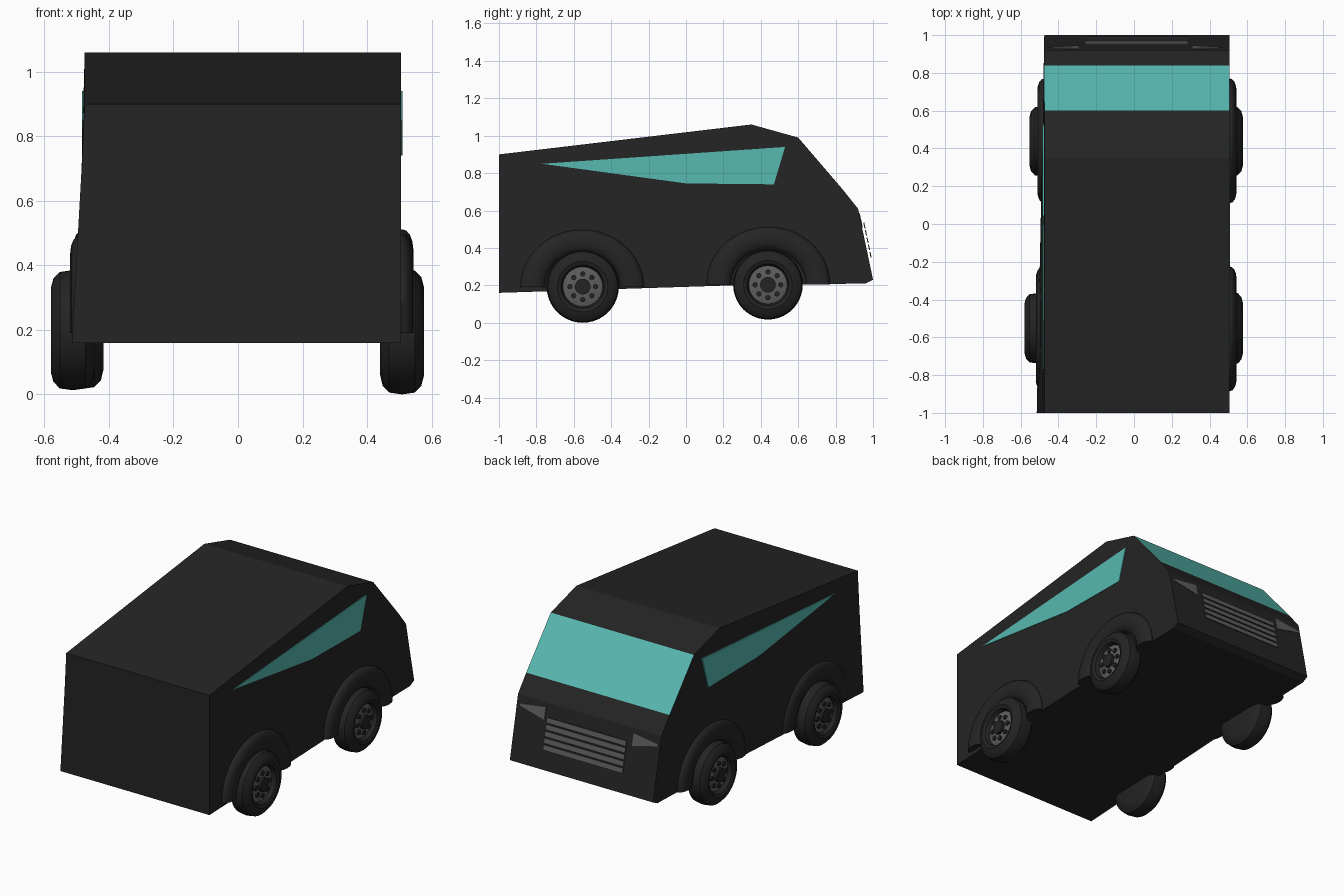
import bpy, bmesh, math
from mathutils import Vector, Matrix

if "Cube" in bpy.data.objects:
    bpy.data.objects.remove(bpy.data.objects["Cube"])


def mat(name, rgb):
    m = bpy.data.materials.new(name)
    m.diffuse_color = (*rgb, 1)
    m.use_nodes = True
    m.node_tree.nodes["Principled BSDF"].inputs["Base Color"].default_value = m.diffuse_color
    return m


BODY = mat("charcoal paint", (0.018, 0.018, 0.018))
GLASS = mat("teal glass", (0.095, 0.48, 0.435))
GREY = mat("grey metal", (0.11, 0.11, 0.11))
RUBBER = mat("dark rubber", (0.017, 0.017, 0.017))


def finish(bm, name, mats, smooth=None):
    bmesh.ops.recalc_face_normals(bm, faces=bm.faces[:])
    me = bpy.data.meshes.new(name)
    bm.to_mesh(me)
    bm.free()
    for m in mats:
        me.materials.append(m)
    if smooth:
        me.polygons.foreach_set("use_smooth", [True] * len(me.polygons))
        me.set_sharp_from_angle(angle=math.radians(smooth))
    ob = bpy.data.objects.new(name, me)
    bpy.context.collection.objects.link(ob)
    return ob


def prism(bm, pts, depth):
    """Extrude a closed outline of 3D points along a vector."""
    f = bm.faces.new([bm.verts.new(p) for p in pts])
    r = bmesh.ops.extrude_face_region(bm, geom=[f], use_keep_orig=True)
    new = [v for v in r["geom"] if isinstance(v, bmesh.types.BMVert)]
    bmesh.ops.translate(bm, verts=new, vec=depth)


# Body: side profile extruded across the width, left flank flaring to the rear
profile = [(-1, 0.9), (0.35, 1.06), (0.6, 0.99), (0.84, 0.71), (0.92, 0.61),
           (1.0, 0.23), (0.96, 0.21), (0.25, 0.2), (-1, 0.16)]
bm = bmesh.new()
prism(bm, [(-0.475, y, z) for y, z in profile], (0.98, 0, 0))
bmesh.ops.bisect_plane(bm, geom=bm.verts[:] + bm.edges[:] + bm.faces[:],
                       plane_co=(0, 0, 0.7), plane_no=(0, 0, 1))
for v in bm.verts:
    if v.co.x < 0:
        v.co.x -= 0.04 * max(0, (0.87 - v.co.z) / 0.71) * (1 - v.co.y) / 2
bmesh.ops.recalc_face_normals(bm, faces=bm.faces[:])
bm.normal_update()
for f in bm.faces:  # the windscreen is the upper sloped front face
    if f.normal.y > 0.5 and f.calc_center_median().z > 0.75:
        f.material_index = 1
finish(bm, "body", [BODY, GLASS])

# Side windows
window = [(-0.77, 0.85), (0.53, 0.94), (0.47, 0.74), (0, 0.745)]
for name, x in (("right_window", 0.5), ("left_window", -0.484)):
    bm = bmesh.new()
    prism(bm, [(x, y, z) for y, z in window], (0.009, 0, 0))
    finish(bm, name, [GLASS])


# Nose details lie along the sloped front panel
def nose(x, z, out):
    return Vector((x, 0.92 + (0.61 - z) * 0.08 / 0.38 + out, z))


bm = bmesh.new()
for i in range(5):
    top = 0.535 - i * 0.039
    prism(bm, [nose(-0.26, top, 0.012), nose(0.285, top, 0.012),
               nose(0.285, top - 0.03, 0.012), nose(-0.26, top - 0.03, 0.012)],
          (0, 0.006, 0))
finish(bm, "grille_slats", [GREY])

for name, s in (("right_headlight", 1), ("left_headlight", -1)):
    bm = bmesh.new()
    c = 0.008
    prism(bm, [nose(c + s * 0.30, 0.585, -0.002), nose(c + s * 0.472, 0.562, -0.002),
               nose(c + s * 0.472, 0.55, -0.002), nose(c + s * 0.30, 0.51, -0.002)],
          (0, 0.006, 0))
    finish(bm, name, [GREY])


# Wheels: lathed tyre and rim, hub cap and ring of bolts
def wheel(name, x, y, z, r, side):
    outline = [(-0.068, 0), (-0.068, 0.68), (-0.06, 0.86), (-0.04, 0.97), (0, 1),
               (0.04, 0.97), (0.06, 0.86), (0.068, 0.70), (0.06, 0.60),
               (0.035, 0.55), (0.045, 0.33), (0.045, 0)]
    bm = bmesh.new()
    vs = [bm.verts.new((px * side, 0, pr * r)) for px, pr in outline]
    es = [bm.edges.new(p) for p in zip(vs, vs[1:])]
    bmesh.ops.spin(bm, geom=vs + es, cent=(0, 0, 0), axis=(1, 0, 0),
                   angle=2 * math.pi, steps=40, use_merge=True)
    bmesh.ops.remove_doubles(bm, verts=bm.verts[:], dist=1e-4)
    for f in bm.faces:
        c = f.calc_center_median()
        if c.x * side > 0.03 and math.hypot(c.y, c.z) < 0.565 * r:
            f.material_index = 1

    def stud(py, pz, rad, length):
        ret = bmesh.ops.create_cone(
            bm, cap_ends=True, segments=16, radius1=rad, radius2=rad, depth=length,
            matrix=Matrix.Translation((side * 0.045, py, pz))
            @ Matrix.Rotation(math.pi / 2, 4, 'Y'))
        return ret

    stud(0, 0, 0.042, 0.034)
    for i in range(8):
        a = i * math.pi / 4
        stud(0.068 * math.cos(a), 0.068 * math.sin(a), 0.014, 0.014)
    ob = finish(bm, name, [RUBBER, GREY], 35)
    ob.location = (x, y, z)


# Wheel arches: half rings with an oval section
def arch(name, x, y, z):
    bm = bmesh.new()
    rings = []
    for i in range(33):
        a = math.pi * i / 32
        ring = []
        for j in range(16):
            b = 2 * math.pi * j / 16
            rad = 0.265 + 0.065 * math.cos(b)
            ring.append(bm.verts.new((x + 0.035 * math.sin(b), y + rad * math.cos(a),
                                      z + 0.93 * rad * math.sin(a))))
        rings.append(ring)
    for p, q in zip(rings, rings[1:]):
        for j in range(16):
            k = (j + 1) % 16
            bm.faces.new((p[j], p[k], q[k], q[j]))
    bm.faces.new(rings[0])
    bm.faces.new(rings[-1])
    finish(bm, name, [BODY], 40)


wheel("right_rear_wheel", 0.508, -0.552, 0.193, 0.193, 1)
wheel("right_front_wheel", 0.508, 0.438, 0.203, 0.186, 1)
wheel("left_rear_wheel", -0.512, -0.552, 0.199, 0.186, -1)
wheel("left_front_wheel", -0.485, 0.438, 0.203, 0.186, -1)
arch("right_rear_arch", 0.508, -0.555, 0.19)
arch("right_front_arch", 0.508, 0.44, 0.205)
arch("left_rear_arch", -0.485, -0.555, 0.19)
arch("left_front_arch", -0.477, 0.44, 0.205)
